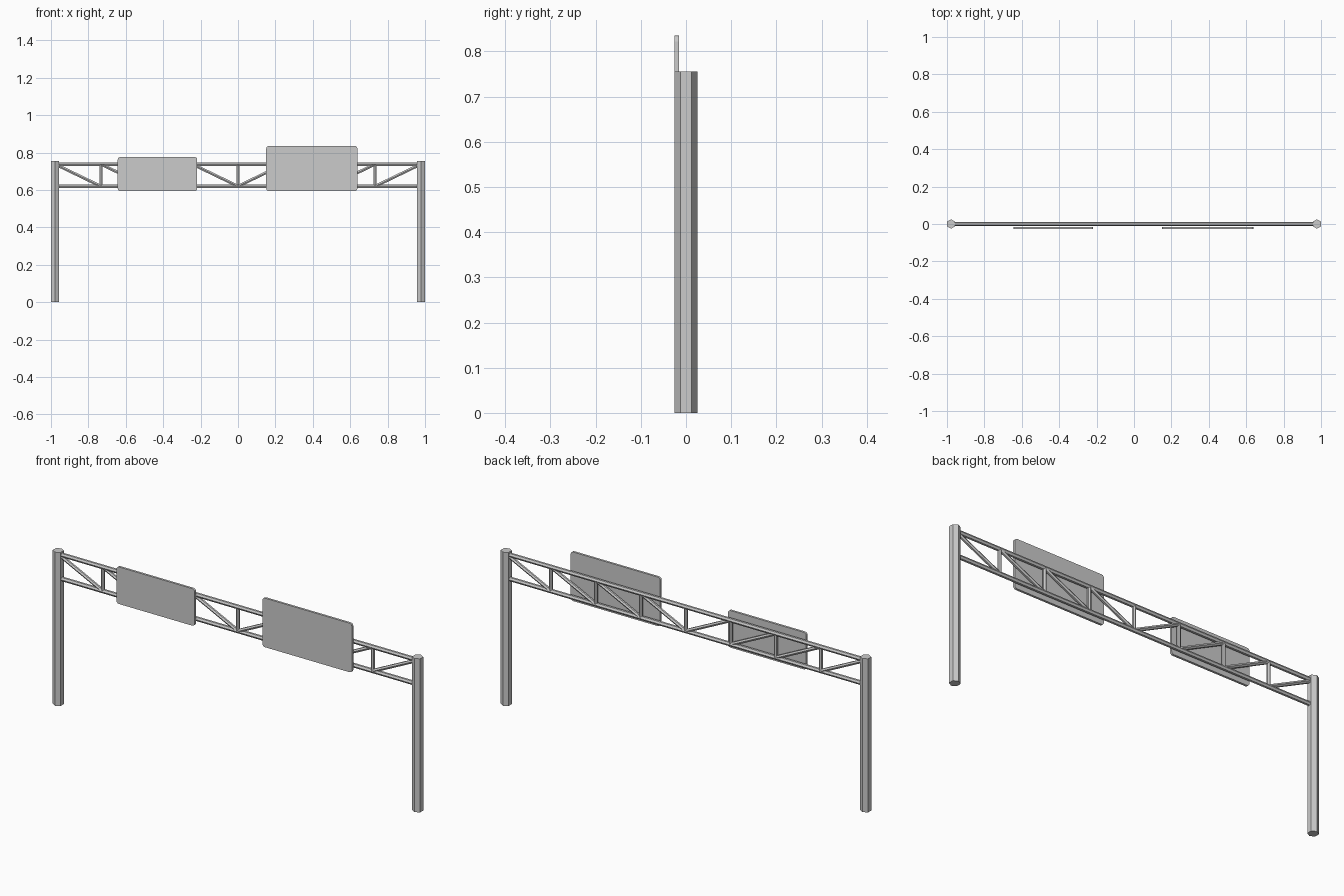
import bpy, bmesh, math
from mathutils import Vector

if "Cube" in bpy.data.objects:
    bpy.data.objects.remove(bpy.data.objects["Cube"])

POST_X = 0.978
TOP_Z, LOW_Z = 0.738, 0.62
PANEL = POST_X / 4


def make_object(name, bm):
    bmesh.ops.recalc_face_normals(bm, faces=bm.faces)
    mesh = bpy.data.meshes.new(name)
    bm.to_mesh(mesh)
    bm.free()
    ob = bpy.data.objects.new(name, mesh)
    bpy.context.collection.objects.link(ob)
    return ob


def hex_bar(name, start, end, radius):
    """Six-sided bar in the XZ plane, with corners pointing front and back."""
    a, b = Vector((start[0], 0, start[1])), Vector((end[0], 0, end[1]))
    y = Vector((0, 1, 0))
    side = y.cross((b - a).normalized())
    bm = bmesh.new()
    rings = []
    for p in (a, b):
        rings.append([bm.verts.new(p + radius * (math.cos(i * math.pi / 3) * y
                                                 + math.sin(i * math.pi / 3) * side))
                      for i in range(6)])
    for i in range(6):
        j = (i + 1) % 6
        bm.faces.new((rings[0][i], rings[0][j], rings[1][j], rings[1][i]))
    bm.faces.new(rings[0])
    bm.faces.new(rings[1])
    return make_object(name, bm)


def sign_panel(name, x0, x1, z0, z1, y0=-0.026, y1=-0.015, r=0.013):
    """Thin board with rounded corners."""
    bm = bmesh.new()
    loop = []
    corners = [(x1 - r, z1 - r), (x0 + r, z1 - r), (x0 + r, z0 + r), (x1 - r, z0 + r)]
    for q, (cx, cz) in enumerate(corners):
        for k in range(4):
            t = math.pi / 2 * (q + k / 3)
            loop.append(bm.verts.new((cx + r * math.cos(t), y0, cz + r * math.sin(t))))
    face = bm.faces.new(loop)
    ext = bmesh.ops.extrude_face_region(bm, geom=[face], use_keep_orig=True)
    moved = [g for g in ext["geom"] if isinstance(g, bmesh.types.BMVert)]
    bmesh.ops.translate(bm, verts=moved, vec=(0, y1 - y0, 0))
    return make_object(name, bm)


# Posts
for label, s in (("left", -1), ("right", 1)):
    hex_bar(f"{label}_post", (s * POST_X, 0), (s * POST_X, 0.755), 0.025)

# Horizontal chords
hex_bar("top_chord", (-POST_X, TOP_Z), (POST_X, TOP_Z), 0.0105)
hex_bar("bottom_chord", (-POST_X, LOW_Z), (POST_X, LOW_Z), 0.0105)

# Truss uprights
for i in range(-3, 4):
    hex_bar("truss_upright", (i * PANEL, LOW_Z), (i * PANEL, TOP_Z), 0.009)

# Truss diagonals, falling towards the middle
for s in (-1, 1):
    for i in range(4):
        hex_bar("truss_diagonal", (s * (i + 1) * PANEL, TOP_Z), (s * i * PANEL, LOW_Z), 0.009)

# Sign boards
sign_panel("small_sign", -0.643, -0.218, 0.594, 0.776)
sign_panel("large_sign", 0.151, 0.638, 0.594, 0.835)
